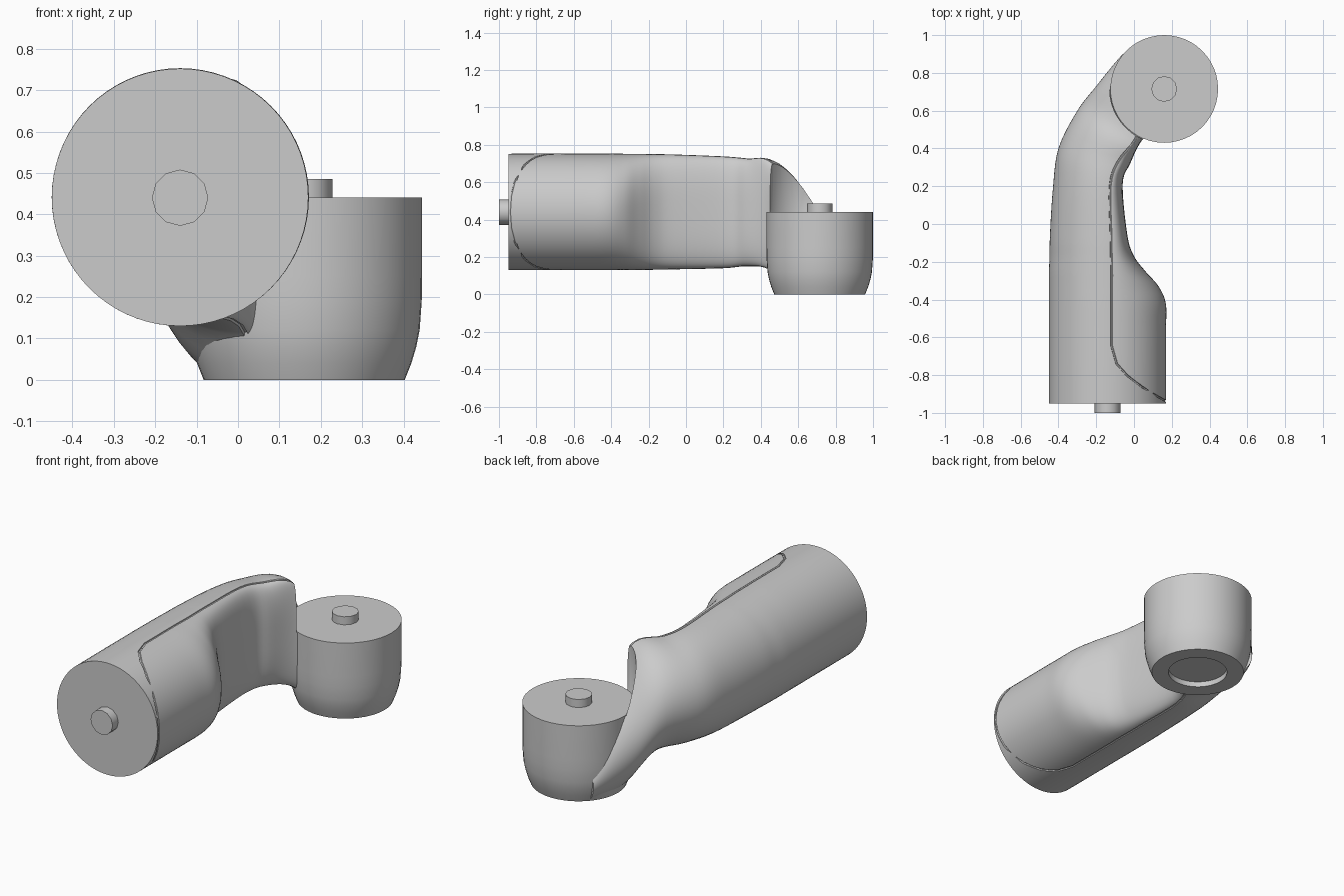
import bpy, bmesh, math
from mathutils import Matrix, Vector

if "Cube" in bpy.data.objects:
    bpy.data.objects.remove(bpy.data.objects["Cube"])

CUP = (0.16, 0.715)      # axis of the upright joint housing
TUBE = (-0.14, 0.44)     # x, z of the horizontal tube axis

# Arm stations: left x,y | spine x,y | right x,y | bottom z, top z | squareness of right half
STATIONS = [
    (-.45, -.95, -.14, -.95, .17, -.95, .13, .752, 2),
    (-.45, -.75, -.14, -.75, .17, -.75, .13, .753, 2),
    (-.45, -.55, -.14, -.55, .17, -.55, .13, .753, 2),
    (-.45, -.42, -.14, -.42, .168, -.42, .13, .753, 2),
    (-.45, -.33, -.14, -.33, .13, -.33, .13, .752, 2.1),
    (-.45, -.25, -.14, -.25, .06, -.25, .131, .751, 2.4),
    (-.447, -.17, -.14, -.17, .0, -.17, .132, .75, 2.7),
    (-.445, -.06, -.14, -.06, -.035, -.06, .134, .748, 3),
    (-.43, .18, -.14, .20, -.06, .21, .14, .738, 3),
    (-.40, .40, -.10, .33, -.02, .32, .15, .727, 3),
    (-.30, .60, .0, .45, .04, .44, .13, .715, 3),
    (-.20, .73, .05, .60, .15, .56, -.01, .55, 2),
    (-.12, .83, .10, .70, .20, .66, -.06, .40, 2),
    (-.06, .90, .16, .75, .25, .70, -.06, .25, 2),
]


def station(s):
    """Smooth (Catmull-Rom) interpolation between stations."""
    last = len(STATIONS) - 1
    i = min(int(s), last - 1)
    f = s - i
    rows = [STATIONS[max(0, min(last, i + k))] for k in (-1, 0, 1, 2)]
    return [.5 * (2 * b + (c - a) * f + (2 * a - 5 * b + 4 * c - d) * f ** 2
                  + (3 * b - a - 3 * c + d) * f ** 3) for a, b, c, d in zip(*rows)]


def arm_point(s, t):
    """Point on the arm skin: s runs along the arm, t is the angle around it."""
    lx, ly, cx, cy, rx, ry, zb, zt, n = station(s)
    c, v = math.cos(t), math.sin(t)
    if c < 0:
        ex, ey, n = lx, ly, 2
    else:
        ex, ey = rx, ry
    k = abs(c) ** (2 / n)
    z = (zb + zt) / 2 + (zt - zb) / 2 * math.copysign(abs(v) ** (2 / n), v)
    return Vector((cx + (ex - cx) * k, cy + (ey - cy) * k, z))


def finish(name, bm):
    bmesh.ops.remove_doubles(bm, verts=bm.verts, dist=1e-5)
    bmesh.ops.recalc_face_normals(bm, faces=bm.faces)
    me = bpy.data.meshes.new(name)
    bm.to_mesh(me)
    bm.free()
    ob = bpy.data.objects.new(name, me)
    bpy.context.collection.objects.link(ob)
    return ob


def activate(ob):
    bpy.ops.object.select_all(action='DESELECT')
    ob.select_set(True)
    bpy.context.view_layer.objects.active = ob


def smooth(ob, angle=35):
    activate(ob)
    bpy.ops.object.shade_smooth_by_angle(angle=math.radians(angle))


def lathe(name, profile, segs=48):
    bm = bmesh.new()
    vs = [bm.verts.new((r, 0, z)) for r, z in profile]
    es = [bm.edges.new(p) for p in zip(vs, vs[1:])]
    bmesh.ops.spin(bm, geom=vs + es, cent=(0, 0, 0), axis=(0, 0, 1),
                   angle=2 * math.pi, steps=segs)
    bmesh.ops.translate(bm, verts=bm.verts, vec=(*CUP, 0))
    return finish(name, bm)


def pin(name, matrix):
    bm = bmesh.new()
    bmesh.ops.create_cone(bm, cap_ends=True, segments=12, radius1=.068,
                          radius2=.068, depth=.05, matrix=matrix)
    return finish(name, bm)


def cut(ob, cutter):
    cutter.hide_render = True
    mod = ob.modifiers.new("cut", 'BOOLEAN')
    mod.operation, mod.solver, mod.object = 'DIFFERENCE', 'EXACT', cutter
    activate(ob)
    bpy.ops.object.modifier_apply(modifier=mod.name)
    bpy.data.objects.remove(cutter)


# Arm body: lofted tube that bends into the joint housing
bm = bmesh.new()
SIDES, STEPS = 72, 5
rings = []
for i in range((len(STATIONS) - 1) * STEPS + 1):
    rings.append([bm.verts.new(arm_point(i / STEPS, 2 * math.pi * j / SIDES))
                  for j in range(SIDES)])
for a, b in zip(rings, rings[1:]):
    for j in range(SIDES):
        k = (j + 1) % SIDES
        bm.faces.new((a[j], a[k], b[k], b[j]))
bm.faces.new(rings[0])
bm.faces.new(rings[-1])
arm = finish("arm_body", bm)

# Clear the arm away inside and above the housing
cut(arm, lathe("housing_clearance", [
    (0, -.3), (.240, -.3), (.240, 0), (.276, .12), (.283, .2), (.283, .43),
    (.289, .44), (.289, 1), (0, 1)]))

# Cover seam: thin groove around the inner side panel
half = [(.1, 0), (.14, 16), (.25, 31), (.5, 54), (.75, 70), (1.05, 81), (1.5, 86)]
half += [(2 + i * .25, 86) for i in range(35)]
path = [(s, -a) for s, a in reversed(half[1:])] + half
curve = bpy.data.curves.new("seam_cutter", 'CURVE')
curve.dimensions = '3D'
curve.bevel_depth, curve.bevel_resolution, curve.use_fill_caps = .006, 1, True
spline = curve.splines.new('POLY')
spline.points.add(len(path) - 1)
for p, (s, a) in zip(spline.points, path):
    p.co = (*arm_point(s, math.radians(a)), 1)
seam = bpy.data.objects.new("seam_cutter", curve)
bpy.context.collection.objects.link(seam)
activate(seam)
bpy.ops.object.convert(target='MESH')
cut(arm, bpy.context.view_layer.objects.active)
smooth(arm)

# Joint housing: tapered cup with a shallow recess underneath
smooth(lathe("joint_housing", [
    (0, .03), (.155, .03), (.155, 0), (.243, 0), (.259, .04), (.271, .08),
    (.279, .12), (.284, .19), (.285, .25), (.285, .44), (0, .44)]))

# Drive pins on both joint faces
smooth(pin("housing_pin", Matrix.Translation((*CUP, .46))))
smooth(pin("tube_pin", Matrix.Translation((TUBE[0], -.975, TUBE[1]))
           @ Matrix.Rotation(math.pi / 2, 4, 'X')))
